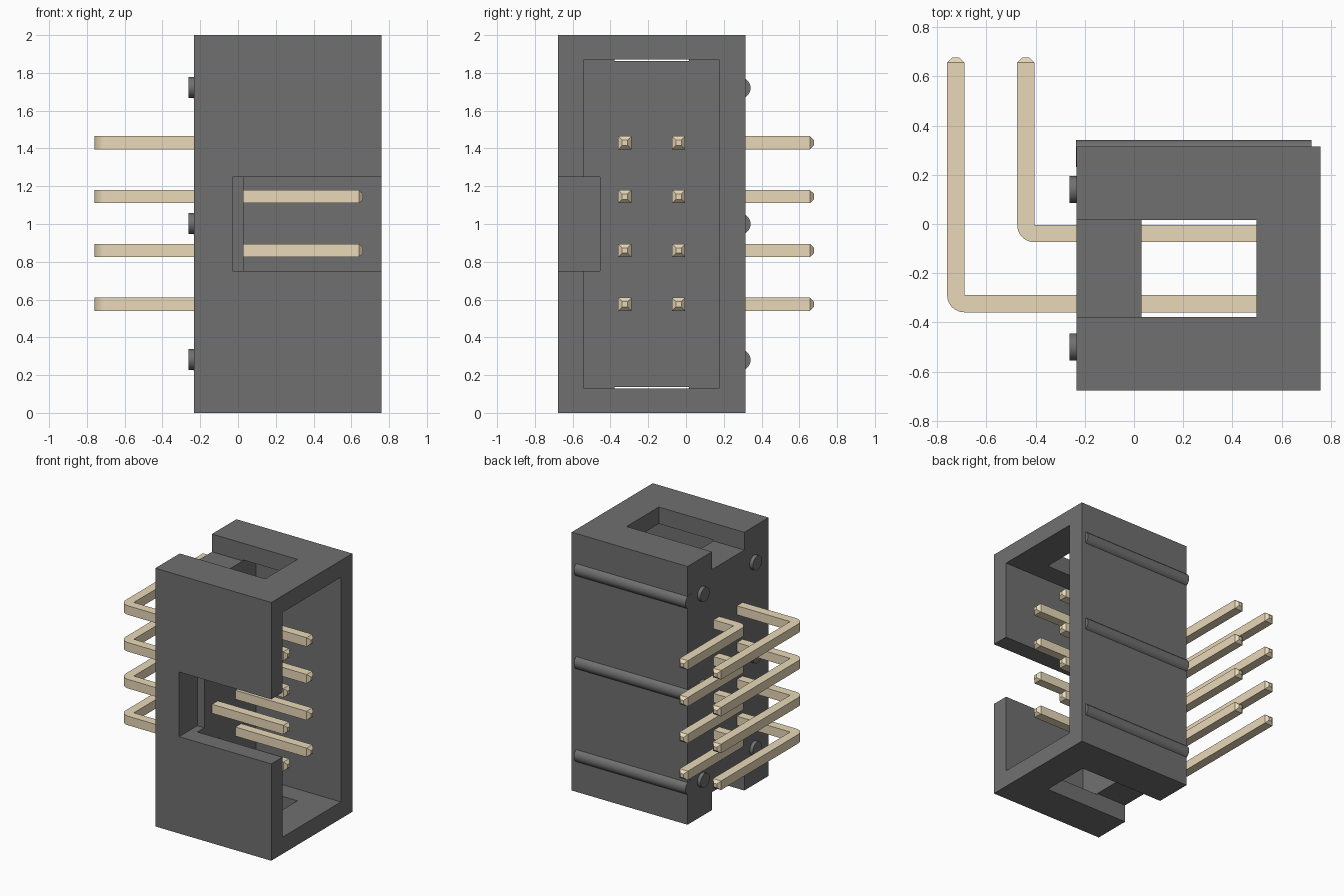
import bpy, bmesh, math
from mathutils import Vector

if "Cube" in bpy.data.objects:
    bpy.data.objects.remove(bpy.data.objects["Cube"])


def material(name, rgb):
    m = bpy.data.materials.new(name)
    m.diffuse_color = (*rgb, 1)
    m.use_nodes = True
    m.node_tree.nodes["Principled BSDF"].inputs["Base Color"].default_value = m.diffuse_color
    return m


plastic = material("dark_plastic", (0.163, 0.163, 0.163))
metal = material("pin_metal", (0.81, 0.69, 0.48))


def box(name, lo, hi):
    lo, hi = Vector(lo), Vector(hi)
    bpy.ops.mesh.primitive_cube_add(size=1, location=(lo + hi) / 2)
    ob = bpy.context.object
    ob.name = name
    ob.scale = hi - lo
    bpy.ops.object.transform_apply(location=False, rotation=False, scale=True)
    ob.data.materials.append(plastic)
    return ob


def rod_x(name, x0, x1, y, z, r):
    bpy.ops.mesh.primitive_cylinder_add(vertices=32, radius=r, depth=x1 - x0,
                                        location=((x0 + x1) / 2, y, z),
                                        rotation=(0, math.pi / 2, 0))
    ob = bpy.context.object
    ob.name = name
    ob.data.materials.append(plastic)
    bpy.ops.object.shade_smooth_by_angle(angle=math.radians(40))
    return ob


# Shroud housing: block with cavity, key notch and latch slots cut out
housing = box("housing", (-0.234, -0.677, 0), (0.759, 0.315, 2))
cutters = [
    box("cavity_cutter", (0.03, -0.54, 0.13), (0.9, 0.175, 1.87)),
    box("key_notch_cutter", (-0.03, -0.8, 0.75), (0.9, -0.455, 1.25)),
    box("top_slot_cutter", (-0.4, -0.379, 1.862), (0.498, 0.016, 2.2)),
    box("bottom_slot_cutter", (-0.4, -0.379, -0.2), (0.498, 0.016, 0.138)),
]
for c in cutters:
    c.hide_render = True
    mod = housing.modifiers.new(c.name, 'BOOLEAN')
    mod.operation = 'DIFFERENCE'
    mod.solver = 'EXACT'
    mod.object = c
bpy.context.view_layer.objects.active = housing
for mod in list(housing.modifiers):
    bpy.ops.object.modifier_apply(modifier=mod.name)
for c in cutters:
    bpy.data.objects.remove(c, do_unlink=True)

# Ribs on the back and standoff pegs on the left side
for z in (0.28, 1.0, 1.72):
    rod_x("back_rib", -0.235, 0.722, 0.287, z, 0.055)
    for y in (0.14, -0.5):
        rod_x("standoff_peg", -0.262, -0.2, y, z + 0.003, 0.055)

# Bent square pins
H = 0.035          # half thickness
TIP = 0.014        # half thickness at the tip
TAPER = 0.022


def pin_mesh(name, y, bend_x):
    # Each section: outer point, inner point, half height
    secs = []
    for x, h in ((0.662, TIP), (0.662 - TAPER, H)):
        secs.append(((x, y - h), (x, y + h), h))
    inner = (bend_x + H, y + H)
    for i in range(9):
        a = -math.pi / 2 - i * math.pi / 16
        outer = (inner[0] + 2 * H * math.cos(a), inner[1] + 2 * H * math.sin(a))
        secs.append((outer, inner, H))
    for yy, h in ((0.678 - TAPER, H), (0.678, TIP)):
        secs.append(((bend_x - h, yy), (bend_x + h, yy), h))
    bm = bmesh.new()
    rings = [[bm.verts.new((*p, s * h)) for p, s in ((o, -1), (o, 1), (i, 1), (i, -1))]
             for o, i, h in secs]
    for a, b in zip(rings, rings[1:]):
        for k in range(4):
            j = (k + 1) % 4
            bm.faces.new((a[k], a[j], b[j], b[k]))
    bm.faces.new(rings[0])
    bm.faces.new(rings[-1])
    bmesh.ops.remove_doubles(bm, verts=bm.verts[:], dist=1e-5)
    bmesh.ops.recalc_face_normals(bm, faces=bm.faces[:])
    me = bpy.data.meshes.new(name)
    bm.to_mesh(me)
    bm.free()
    me.materials.append(metal)
    me.shade_smooth()
    me.set_sharp_from_angle(angle=math.radians(30))
    return me


for name, y, bend_x in (("inner_pin", -0.039, -0.44), ("outer_pin", -0.324, -0.725)):
    me = pin_mesh(name, y, bend_x)
    for i in range(4):
        ob = bpy.data.objects.new(name, me)
        ob.location.z = 0.575 + i * 0.285
        bpy.context.collection.objects.link(ob)
